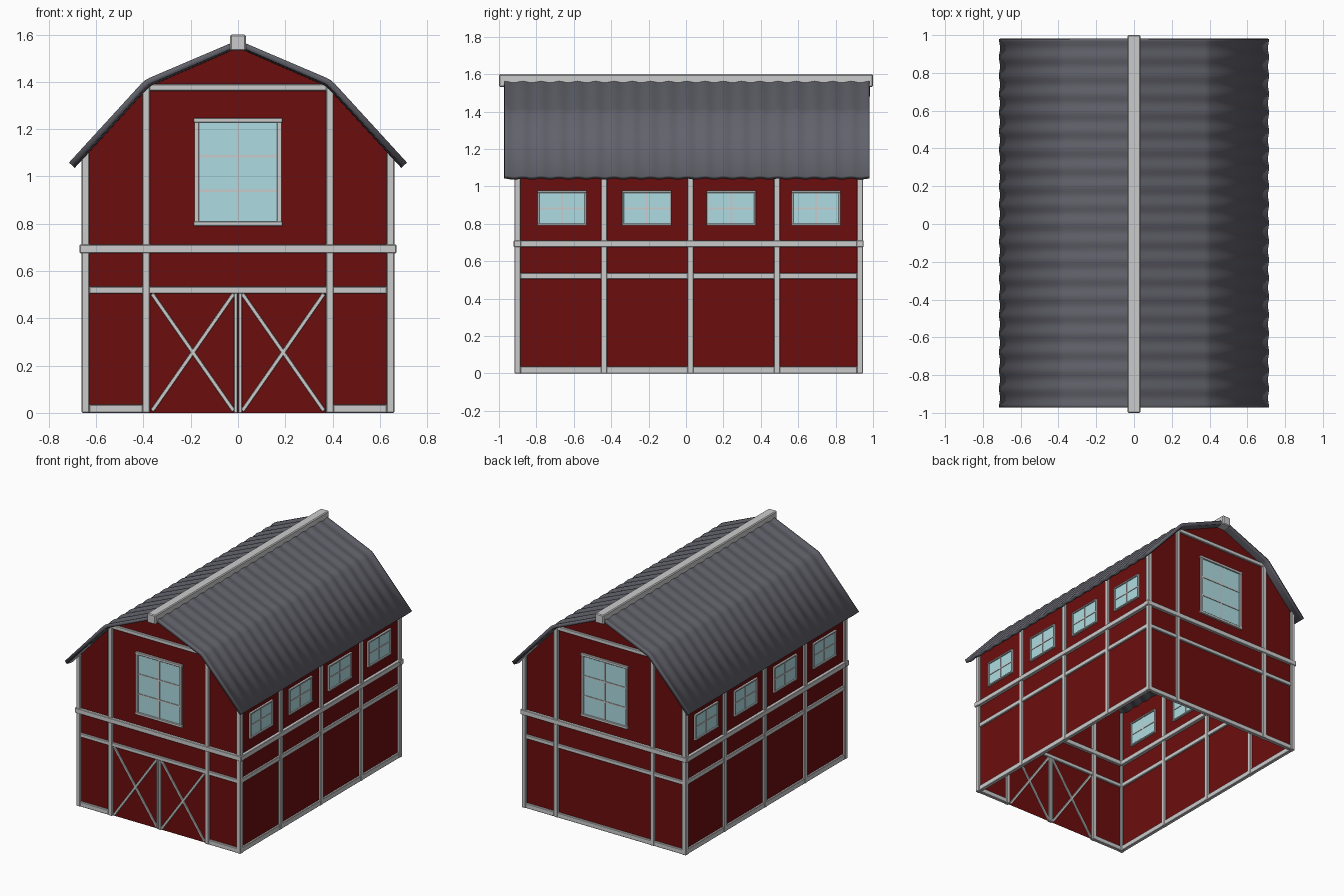
import bpy, bmesh, math
from mathutils import Vector

if "Cube" in bpy.data.objects:
    bpy.data.objects.remove(bpy.data.objects["Cube"])


def material(name, r, g, b):
    m = bpy.data.materials.new(name)
    m.diffuse_color = (r, g, b, 1)
    m.use_nodes = True
    m.node_tree.nodes["Principled BSDF"].inputs["Base Color"].default_value = m.diffuse_color
    return m


RED = material("barn_red", 0.15, 0.004, 0.004)
TRIM = material("trim_grey", 0.55, 0.55, 0.54)
ROOF = material("roof_slate", 0.12, 0.12, 0.145)
GLASS = material("window_glass", 0.42, 0.72, 0.76)

WX = 0.645                 # side wall planes
WF, WB = -0.901, 0.93      # front and back wall planes
YC = (WF + WB) / 2
FRONT, BACK = ("y", WF), ("y", WB)
LEFT, RIGHT = ("x", -WX), ("x", WX)


def mesh_object(name, verts, faces, mat):
    me = bpy.data.meshes.new(name)
    me.from_pydata(verts, [], faces)
    me.materials.append(mat)
    ob = bpy.data.objects.new(name, me)
    bpy.context.collection.objects.link(ob)
    return ob


def box(name, centre, size, mat=TRIM, bevel=0.003, tilt=0):
    me = bpy.data.meshes.new(name)
    bm = bmesh.new()
    bmesh.ops.create_cube(bm, size=1)
    bmesh.ops.scale(bm, vec=Vector(size), verts=bm.verts)
    bm.to_mesh(me)
    bm.free()
    me.materials.append(mat)
    ob = bpy.data.objects.new(name, me)
    bpy.context.collection.objects.link(ob)
    ob.location = centre
    ob.rotation_euler.y = tilt
    if bevel:
        mod = ob.modifiers.new("bevel", "BEVEL")
        mod.width, mod.segments = bevel, 1
    return ob


def bar(name, wall, u0, u1, z0, z1, depth=0.031, mat=TRIM, bevel=0.003):
    """Box straddling a wall plane, u runs along the wall."""
    axis, pos = wall
    u, z, w, h = (u0 + u1) / 2, (z0 + z1) / 2, u1 - u0, z1 - z0
    if axis == "x":
        return box(name, (pos, u, z), (depth, w, h), mat, bevel)
    return box(name, (u, pos, z), (w, depth, h), mat, bevel)


def window(wall, u, w, z0, z1, frame, cross_bars, lip=0.0):
    a, b = u - w / 2, u + w / 2
    bar("window_glass", wall, a + .003, b - .003, z0 + .003, z1 - .003, 0.010, GLASS, 0)
    for p in (a, b - frame):
        bar("window_jamb", wall, p, p + frame, z0, z1, 0.026, bevel=0.002)
    bar("window_head", wall, a - lip, b + lip, z1 - frame, z1, 0.030, bevel=0.002)
    bar("window_sill", wall, a - lip, b + lip, z0, z0 + frame, 0.030, bevel=0.002)
    bar("window_mullion", wall, u - .005, u + .005, z0, z1, 0.018, bevel=0)
    for z in cross_bars:
        bar("window_cross_bar", wall, a, b, z - .005, z + .005, 0.018, bevel=0)


# Wall shell: gambrel gables and two long walls, open below
gable = [(-WX, 0), (WX, 0), (WX, 1.11), (0.385, 1.392), (0, 1.55), (-0.385, 1.392), (-WX, 1.11)]
n = len(gable)
verts = [(x, y, z) for y in (WF, WB) for x, z in gable]
mesh_object("walls", verts, [tuple(range(n)), tuple(reversed(range(n, 2 * n))),
                             (1, n + 1, n + 2, 2), (0, 6, n + 6, n)], RED)

# Corrugated gambrel roof
half = [(0.712, 1.056), (0.408, 1.388), (0.392, 1.403), (0.372, 1.414), (0, 1.573)]
profile = [Vector((-x, 0, z)) for x, z in half] + [Vector((x, 0, z)) for x, z in half[-2::-1]]
WAVES, STEPS = 20, 8
rows = WAVES * STEPS + 1
verts, faces = [], []
for i, p in enumerate(profile):
    t = profile[min(i + 1, len(profile) - 1)] - profile[max(i - 1, 0)]
    nrm = Vector((-t.z, 0, t.x)).normalized()
    for j in range(rows):
        q = p + nrm * 0.004 * math.cos(2 * math.pi * j / STEPS)
        verts.append((q.x, -0.97 + 1.95 * j / (rows - 1), q.z))
for i in range(len(profile) - 1):
    for j in range(rows - 1):
        k = i * rows + j
        faces.append((k, k + rows, k + rows + 1, k + 1))
roof = mesh_object("roof", verts, faces, ROOF)
solid = roof.modifiers.new("thickness", "SOLIDIFY")
solid.thickness, solid.offset = 0.025, -1
bpy.context.view_layer.objects.active = roof
roof.select_set(True)
bpy.ops.object.shade_smooth_by_angle(angle=math.radians(30))

# Ridge beam
box("ridge_beam", (0, 0, 1.566), (0.068, 2.0, 0.068), bevel=0.006)

# Corner posts
for x in (-WX, WX):
    for y in (WF, WB):
        box("corner_post", (x, y, 0.55), (0.032, 0.032, 1.10))

# Gable ends
for wall in (FRONT, BACK):
    for s in (-1, 1):
        bar("gable_post", wall, s * 0.389 - .016, s * 0.389 + .016, 0, 1.385)
    bar("gable_top_rail", wall, -0.375, 0.375, 1.362, 1.391, 0.028)
    bar("gable_middle_rail", wall, -0.67, 0.67, 0.676, 0.712, 0.040)
    bar("gable_lower_rail", wall, -0.63, 0.63, 0.505, 0.534, 0.026)
    window(wall, 0, 0.37, 0.79, 1.247, 0.019, (0.94, 1.085), 0.004)
bar("back_base_rail", BACK, -0.63, 0.63, 0, 0.035, 0.026)
for s in (-1, 1):
    bar("front_base_rail", FRONT, s * 0.517 - .113, s * 0.517 + .113, 0, 0.035, 0.026)

# Double barn doors with crossed braces
length, angle = math.hypot(0.345, 0.495), math.atan2(0.495, 0.345)
for s in (-1, 1):
    bar("door_stile", FRONT, s * 0.0095 - .0075, s * 0.0095 + .0075, 0, 0.506, 0.022, bevel=0.002)
    for d in (-1, 1):
        box("door_brace", (s * 0.191, WF, 0.256), (length, 0.018, 0.017), bevel=0.002, tilt=d * angle)

# Long sides
for wall in (LEFT, RIGHT):
    for y in (-0.4385, 0.024, 0.4865):
        bar("side_post", wall, y - .016, y + .016, 0, 1.10)
    bar("side_middle_rail", wall, -0.919, 0.948, 0.675, 0.711, 0.046)
    bar("side_lower_rail", wall, -0.885, 0.914, 0.505, 0.538, 0.026)
    bar("side_base_rail", wall, -0.885, 0.914, 0, 0.038, 0.026)
    for k in range(4):
        window(wall, -0.663 + 0.4527 * k, 0.264, 0.79, 0.977, 0.011, (0.882,))
